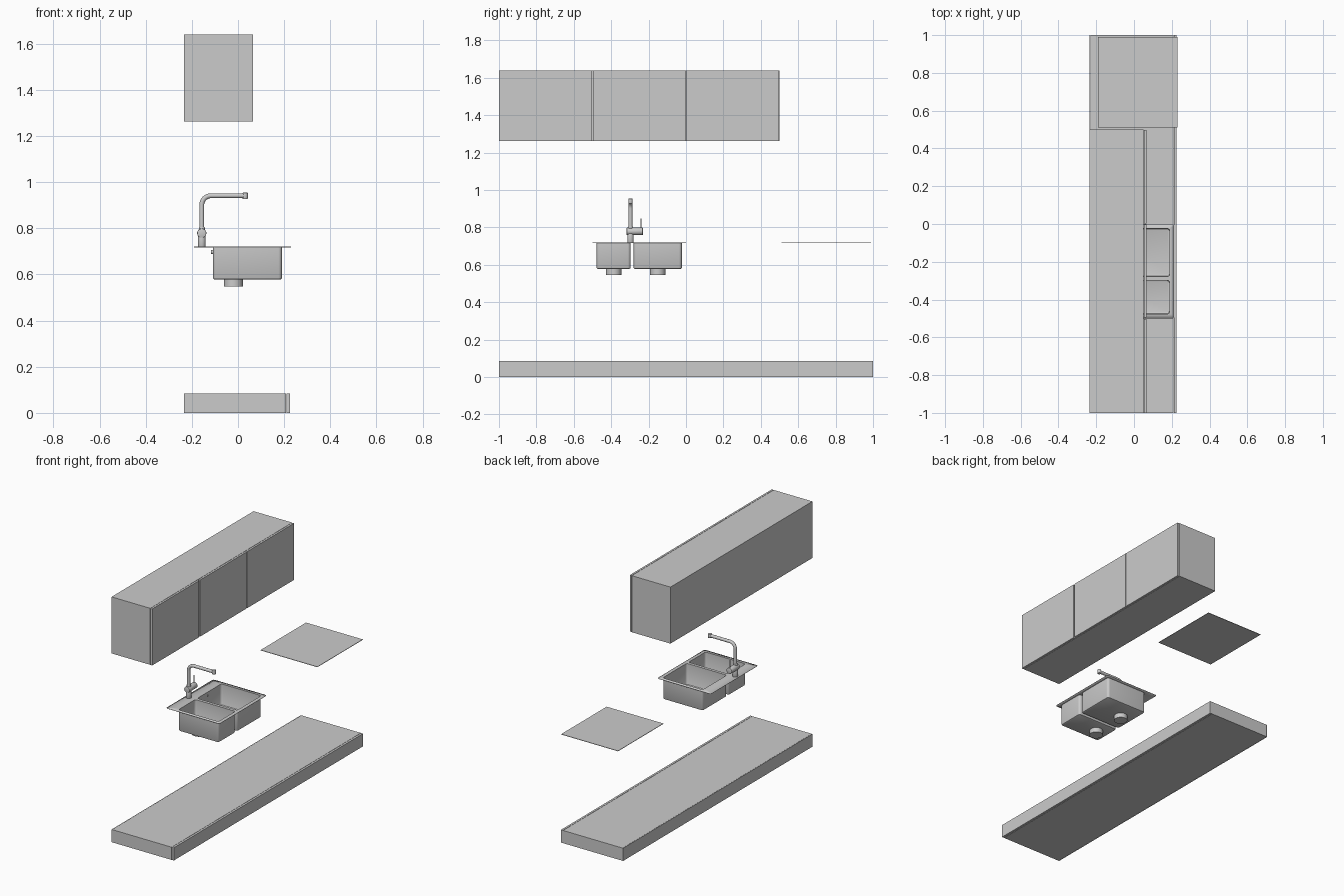
import bpy, bmesh, math
from mathutils import Vector

if "Cube" in bpy.data.objects:
    bpy.data.objects.remove(bpy.data.objects["Cube"])


def finish(name, bm, smooth=False):
    me = bpy.data.meshes.new(name)
    bm.to_mesh(me)
    bm.free()
    ob = bpy.data.objects.new(name, me)
    bpy.context.collection.objects.link(ob)
    if smooth:
        bpy.ops.object.select_all(action='DESELECT')
        bpy.context.view_layer.objects.active = ob
        ob.select_set(True)
        bpy.ops.object.shade_smooth_by_angle(angle=math.radians(35))
    return ob


def box(name, x0, x1, y0, y1, z0, z1):
    bm = bmesh.new()
    bmesh.ops.create_cube(bm, size=1)
    for v in bm.verts:
        v.co = ((x0 + x1) / 2 + v.co.x * (x1 - x0),
                (y0 + y1) / 2 + v.co.y * (y1 - y0),
                (z0 + z1) / 2 + v.co.z * (z1 - z0))
    return finish(name, bm)


def rod(name, a, b, r, bevel=0.0, segs=32):
    a, b = Vector(a), Vector(b)
    bm = bmesh.new()
    bmesh.ops.create_cone(bm, cap_ends=True, segments=segs, radius1=r, radius2=r, depth=(b - a).length)
    if bevel:
        rims = [e for e in bm.edges if abs(e.verts[0].co.z - e.verts[1].co.z) < 1e-6]
        bmesh.ops.bevel(bm, geom=rims, offset=bevel, segments=2, profile=0.5, affect='EDGES')
    ob = finish(name, bm, True)
    ob.location = (a + b) / 2
    ob.rotation_mode = 'QUATERNION'
    ob.rotation_quaternion = (b - a).to_track_quat('Z', 'Y')
    return ob


def rounded_rect(x0, x1, y0, y1, r, n=5):
    pts = []
    for i, (cx, cy) in enumerate([(x1 - r, y1 - r), (x0 + r, y1 - r), (x0 + r, y0 + r), (x1 - r, y0 + r)]):
        for k in range(n + 1):
            t = math.pi / 2 * (i + k / n)
            pts.append((cx + r * math.cos(t), cy + r * math.sin(t)))
    return pts


# Plinth: core, front board and back board
BACK = -0.235
box("plinth_core", BACK + 0.004, 0.209, -1, 1, 0, 0.085)
box("plinth_back", BACK, BACK + 0.003, -1, 1, 0, 0.085)
box("plinth_front_board", 0.211, 0.225, -1, 1, 0, 0.085)

# Wall cabinets: carcass panels with three doors
Z0, Z1, T = 1.262, 1.64, 0.015
box("cabinet_back", BACK, BACK + 0.004, -1, 0.5, Z0, Z1)
box("cabinet_top", BACK + 0.004, 0.051, -1, 0.5, Z1 - T, Z1)
box("cabinet_bottom", BACK + 0.004, 0.051, -1, 0.5, Z0, Z0 + T)
for i in range(4):
    y = -1 + i * (1.5 - T) / 3
    box(f"cabinet_upright_{i + 1}", BACK + 0.004, 0.051, y, y + T, Z0 + T, Z1 - T)
for i, (ya, yb) in enumerate([(-1, -0.504), (-0.494, -0.002), (0.002, 0.498)]):
    box(f"cabinet_door_{i + 1}", 0.053, 0.066, ya, yb, Z0, Z1)

# Hob plate
TOP = 0.72
box("hob_plate", -0.19, 0.23, 0.51, 0.99, TOP - 0.003, TOP)

# Sink: one sheet with two pressed bowls
BX0, BX1, FLOOR = -0.107, 0.189, 0.58
BOWLS = [(-0.278, -0.024), (-0.476, -0.298)]
bm = bmesh.new()


def ring(pts, z):
    return [bm.verts.new((x, y, z)) for x, y in pts]


def loop_edges(vs):
    return [bm.edges.new((vs[i], vs[(i + 1) % len(vs)])) for i in range(len(vs))]


border = loop_edges(ring(rounded_rect(-0.183, 0.213, -0.5, 0, 0.012), TOP))
mouths = []
for ya, yb in BOWLS:
    m = ring(rounded_rect(BX0, BX1, ya, yb, 0.014), TOP)
    mouths.append(m)
    border += loop_edges(m)
bmesh.ops.triangle_fill(bm, edges=border, use_beauty=True, normal=(0, 0, 1))
for m, (ya, yb) in zip(mouths, BOWLS):
    prev = m
    for inset, z in [(0, FLOOR + 0.006), (0.002, FLOOR + 0.002), (0.006, FLOOR)]:
        cur = ring(rounded_rect(BX0 + inset, BX1 - inset, ya + inset, yb - inset, 0.014 - inset), z)
        for i in range(len(cur)):
            j = (i + 1) % len(cur)
            bm.faces.new((prev[i], prev[j], cur[j], cur[i]))
        prev = cur
    bm.faces.new(prev)
bmesh.ops.recalc_face_normals(bm, faces=bm.faces)
bm.normal_update()
plate = next(f for f in bm.faces if all(v.co.z > TOP - 1e-5 for v in f.verts))
if plate.normal.z < 0:
    bmesh.ops.reverse_faces(bm, faces=bm.faces)
sink = finish("sink", bm, True)
shell = sink.modifiers.new("sheet", 'SOLIDIFY')
shell.thickness = 0.002
shell.offset = -1

# Drains and overflow
for i, y in enumerate([-0.151, -0.387]):
    rod(f"drain_{i + 1}", (-0.02, y, 0.547), (-0.02, y, FLOOR - 0.001), 0.041)
    rod(f"drain_strainer_{i + 1}", (-0.02, y, FLOOR), (-0.02, y, FLOOR + 0.002), 0.036, 0.001)
rod("overflow", (-0.117, -0.16, 0.697), (-0.105, -0.16, 0.697), 0.009)

# Tap: base, mixer body, lever
FX, FY = -0.157, -0.297
rod("tap_base", (FX, FY, TOP), (FX, FY, 0.772), 0.017, 0.001)
rod("tap_body", (FX, FY - 0.02, 0.779), (FX, FY + 0.066, 0.779), 0.02, 0.002)
rod("tap_lever", (FX, FY + 0.056, 0.79), (FX, FY + 0.056, 0.848), 0.0035, segs=16)
rod("tap_collar", (FX, FY, 0.785), (FX, FY, 0.805), 0.013, 0.001)

# Tap spout: bent pipe
R, ZS = 0.04, 0.941
path = [(FX, 0.79)]
for k in range(11):
    t = math.pi - math.pi / 2 * k / 10
    path.append((FX + R + R * math.cos(t), ZS - R + R * math.sin(t)))
path.append((0.03, ZS))
cu = bpy.data.curves.new("tap_spout", 'CURVE')
cu.dimensions = '3D'
cu.bevel_depth = 0.0105
cu.bevel_resolution = 5
cu.use_fill_caps = True
sp = cu.splines.new('POLY')
sp.points.add(len(path) - 1)
for p, (x, z) in zip(sp.points, path):
    p.co = (x, FY, z, 1)
sp.use_smooth = True
bpy.context.collection.objects.link(bpy.data.objects.new("tap_spout", cu))

# Tap nozzle
rod("tap_nozzle", (0.031, FY, 0.927), (0.031, FY, 0.954), 0.0115, 0.002)
